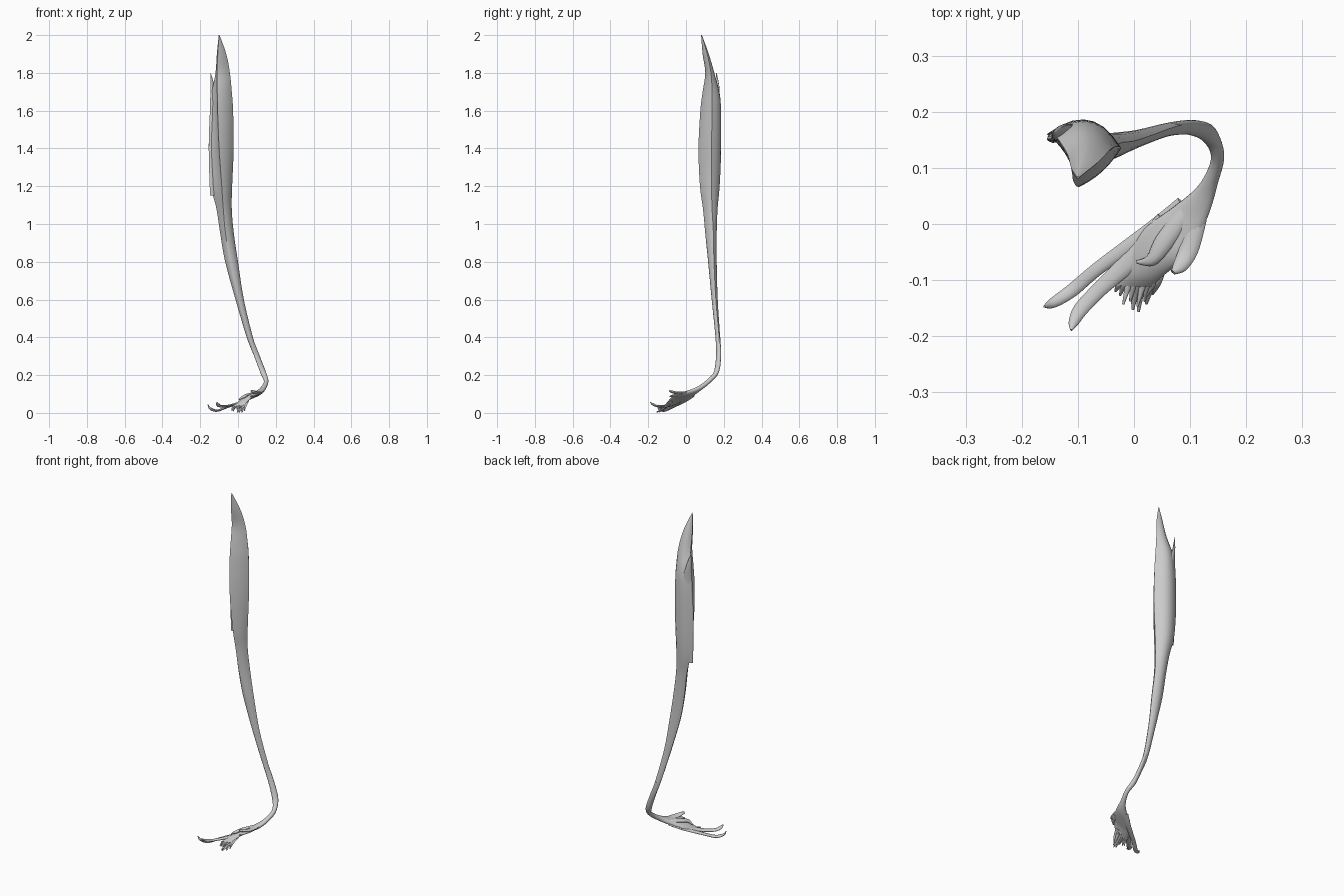
import bpy, bmesh, math, random
from mathutils import Vector as V

random.seed(4)


def catmull(rows, steps):
    """Smoothly interpolate rows of numbers."""
    out = []
    n = len(rows)
    for i in range(n - 1):
        p = [rows[max(i - 1, 0)], rows[i], rows[i + 1], rows[min(i + 2, n - 1)]]
        for s in range(steps):
            t = s / steps
            out.append([0.5 * (2 * b + (c - a) * t + (2 * a - 5 * b + 4 * c - d) * t * t
                               + (3 * b - a - 3 * c + d) * t ** 3)
                        for a, b, c, d in zip(*p)])
    out.append(list(rows[-1]))
    return out


def loft(name, rings, angle=50):
    """Skin closed rings of points and cap both ends."""
    bm = bmesh.new()
    vr = [[bm.verts.new(p) for p in r] for r in rings]
    n = len(vr[0])
    for a, b in zip(vr, vr[1:]):
        for i in range(n):
            j = (i + 1) % n
            bm.faces.new((a[i], a[j], b[j], b[i]))
    bm.faces.new(vr[0])
    bm.faces.new(vr[-1])
    bmesh.ops.recalc_face_normals(bm, faces=bm.faces)
    me = bpy.data.meshes.new(name)
    bm.to_mesh(me)
    bm.free()
    ob = bpy.data.objects.new(name, me)
    bpy.context.collection.objects.link(ob)
    bpy.ops.object.select_all(action='DESELECT')
    ob.select_set(True)
    bpy.context.view_layer.objects.active = ob
    bpy.ops.object.shade_smooth_by_angle(angle=math.radians(angle))
    return ob


def strap(name, rows, steps=5, sides=14):
    """Flat elliptical band; row = left xyz, right xyz, thickness."""
    rows = catmull(rows, steps)
    mids = [(V(r[:3]) + V(r[3:6])) / 2 for r in rows]
    rings = []
    for i, r in enumerate(rows):
        half = (V(r[3:6]) - V(r[:3])) / 2
        tan = mids[min(i + 1, len(mids) - 1)] - mids[max(i - 1, 0)]
        nrm = half.cross(tan).normalized() * max(r[6], 0.001) / 2
        rings.append([mids[i] + half * math.cos(a) + nrm * math.sin(a)
                      for a in (2 * math.pi * k / sides for k in range(sides))])
    return loft(name, rings)


def finger(name, path, widths, thick, tilt=0.15, steps=5, sides=10):
    """Thin band along a centre path, widened sideways."""
    rows = []
    for i, p in enumerate(path):
        d = V(path[min(i + 1, len(path) - 1)]) - V(path[max(i - 1, 0)])
        side = V((d.y, -d.x, 0)).normalized() * widths[i] / 2
        side.z = -side.length * tilt
        c = V(p)
        rows.append([*(c + side), *(c - side), min(thick, widths[i])])
    return strap(name, rows, steps, sides)


# Muscle belly: z, then front ridge, outer back corner, inner corner (x, y)
belly = [
    (2.0, -.100, .080, -.102, .084, -.098, .083),
    (1.9, -.107, .088, -.112, .100, -.062, .112),
    (1.8, -.112, .102, -.119, .125, -.043, .132),
    (1.7, -.110, .088, -.138, .155, -.033, .138),
    (1.6, -.108, .076, -.147, .163, -.026, .138),
    (1.4, -.100, .066, -.155, .160, -.023, .135),
    (1.2, -.086, .074, -.142, .160, -.031, .135),
    (1.08, -.078, .090, -.114, .155, -.033, .138),
    (.95, -.066, .102, -.094, .148, -.022, .145),
    (.8, -.040, .117, -.068, .150, .000, .148),
    (.6, .004, .136, -.013, .160, .031, .158),
    (.4, .060, .156, .046, .173, .079, .175),
    (.3, .097, .160, .086, .176, .114, .178)]
rings = []
for z, *c in catmull(belly, 5):
    pts = [V((c[k], c[k + 1], z)) for k in (0, 2, 4)]
    f = min(max((z - .8) / .5, 0), 1)
    bulge = [.15 - .25 * f, .2 + .08 * f, .15 - .07 * f]
    ring = []
    for k in range(3):
        a, b = pts[k], pts[(k + 1) % 3]
        d = b - a
        out = V((-d.y, d.x, 0))
        mid = (a + b) / 2
        if out.dot(mid - sum(pts, V()) / 3) < 0:
            out = -out
        for s in range(7):
            t = s / 7
            ring.append(a + d * t + out * bulge[k] * 4 * t * (1 - t))
    rings.append(ring)
loft("muscle_belly", rings)

# Second, shorter origin point at the outer back corner
strap("outer_origin_prong", [
    (-.148, .146, 1.15, -.110, .160, 1.15, .01),
    (-.155, .150, 1.40, -.105, .172, 1.40, .02),
    (-.148, .152, 1.62, -.100, .174, 1.62, .022),
    (-.146, .156, 1.72, -.122, .176, 1.72, .014),
    (-.146, .160, 1.80, -.144, .162, 1.80, .002)])

# Tendon turning under the ankle and spreading into a fan
strap("tendon_and_fan", [
    (.050, .163, .40, .075, .179, .40, .018),
    (.087, .163, .30, .114, .182, .30, .022),
    (.121, .150, .21, .145, .170, .22, .024),
    (.138, .118, .16, .160, .122, .175, .024),
    (.116, .070, .120, .148, .070, .138, .026),
    (.070, .030, .088, .135, .022, .118, .028),
    (.022, -.005, .065, .115, -.022, .108, .026),
    (-.005, -.045, .050, .092, -.060, .098, .022),
    (-.025, -.085, .036, .055, -.090, .066, .016),
    (-.036, -.108, .028, .030, -.112, .040, .006)], sides=18)

# Two long slips toward the toes
finger("long_slip_outer", [(.09, .03, .092), (.03, -.012, .062), (-.06, -.076, .030),
                           (-.11, -.118, .012), (-.145, -.141, .022), (-.16, -.147, .044)],
       [.04, .03, .024, .024, .018, .004], .012)
finger("long_slip_inner", [(.06, .0, .08), (.0, -.06, .052), (-.06, -.115, .036),
                           (-.095, -.152, .036), (-.108, -.176, .046), (-.112, -.189, .056)],
       [.05, .036, .028, .026, .018, .004], .012)

# Raised slips on the inner edge
finger("inner_edge_slip", [(.115, .01, .108), (.098, -.045, .106), (.082, -.075, .112), (.070, -.086, .117)],
       [.03, .034, .026, .010], .014)
finger("inner_edge_lower_slip", [(.105, -.02, .10), (.085, -.065, .092), (.068, -.086, .086)],
       [.03, .022, .006], .012)
finger("upper_ridge", [(.10, .03, .105), (.055, -.03, .096), (.03, -.065, .086), (.005, -.068, .07)],
       [.03, .034, .022, .006], .016)

# Ragged fibres at the end of the fan
for i in range(9):
    u = i / 8
    x = -.03 + .068 * u
    reach = -.12 - .03 * math.sin(math.pi * min(u * 1.1, 1)) * (0.4 + .6 * random.random()) - .005 * u
    tip_z = .008 + .02 * random.random()
    finger(f"fan_fibre_{i + 1}", [(x + .012, -.075, .040 + .022 * u), (x + .004, -.105, .030 + .012 * u),
                                  (x - .008 * random.random(), reach, tip_z)],
           [.018, .013, .004], .008, steps=4, sides=8)
# Longest fibres, touching the ground
for i, (x, y) in enumerate([(-.002, -.152), (.008, -.156), (.022, -.142)]):
    finger(f"long_fibre_{i + 1}", [(x + .014, -.085, .045), (x + .004, -.12, .022), (x, y, .004)],
           [.018, .014, .005], .008, steps=4, sides=8)
